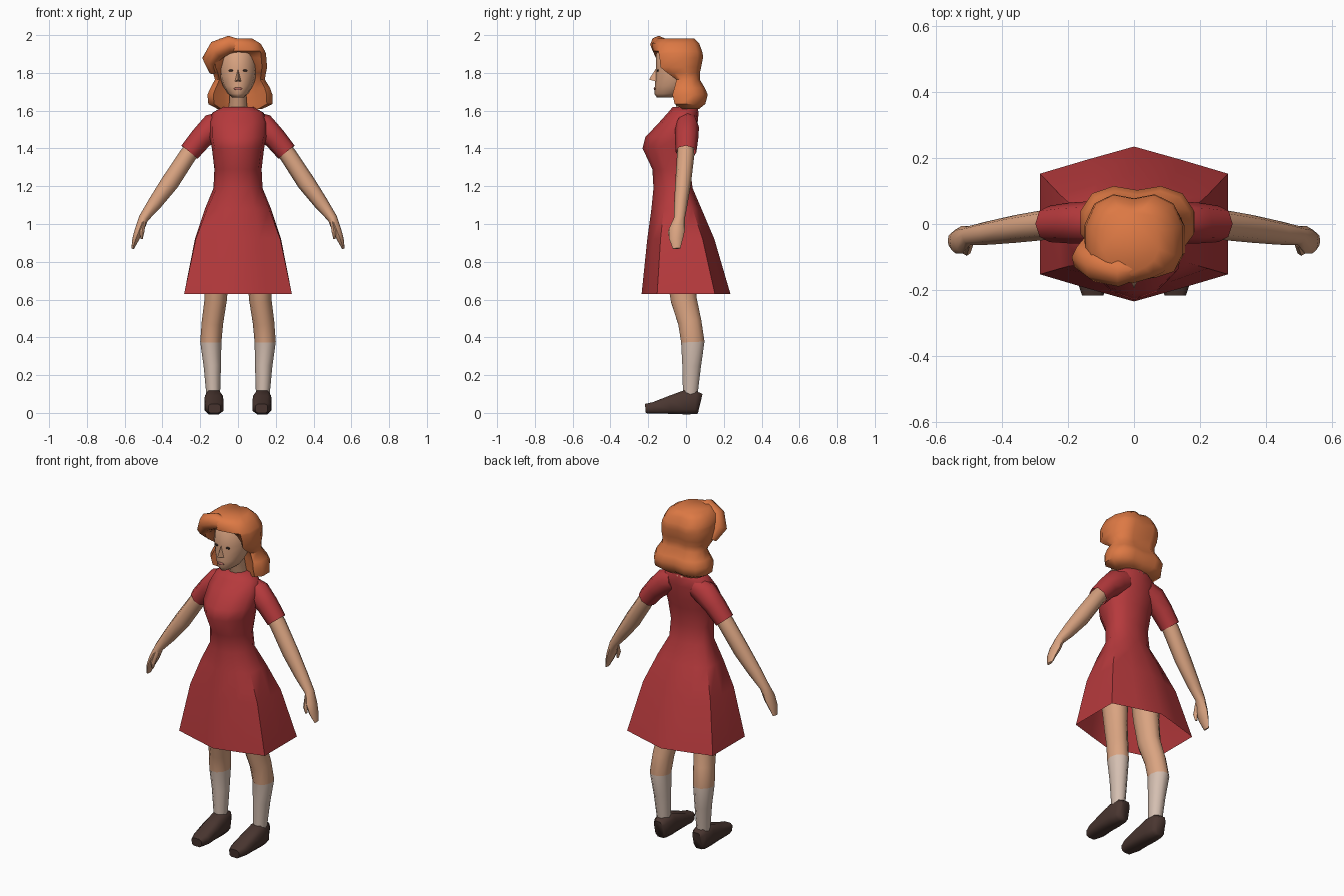
import bpy, bmesh, math
from mathutils import Vector

if "Cube" in bpy.data.objects:
    bpy.data.objects.remove(bpy.data.objects["Cube"])


def material(name, rgb):
    m = bpy.data.materials.new(name)
    m.diffuse_color = (*rgb, 1)
    m.use_nodes = True
    m.node_tree.nodes["Principled BSDF"].inputs["Base Color"].default_value = m.diffuse_color
    return m


SKIN = material("skin", (0.70, 0.37, 0.22))
HAIR = material("orange hair", (0.72, 0.19, 0.058))
DRESS = material("red dress", (0.47, 0.042, 0.046))
SOCK = material("pale sock", (0.66, 0.52, 0.44))
SHOE = material("brown shoe", (0.068, 0.037, 0.03))
DARK = material("dark eye", (0.03, 0.018, 0.013))
LIPS = material("lip", (0.45, 0.15, 0.12))


def loft(name, rings, mats, mirror=False, caps=(True, True), rule=None, angle=60):
    """Skin a list of equal-length point rings."""
    bm = bmesh.new()
    vs = [[bm.verts.new(p) for p in r] for r in rings]
    n = len(vs[0])
    for a, b in zip(vs, vs[1:]):
        for i in range(n):
            j = (i + 1) % n
            bm.faces.new((a[i], a[j], b[j], b[i]))
    for ring, on in ((vs[0], caps[0]), (vs[-1], caps[1])):
        if on:
            bm.faces.new(ring)
    return finish(name, bm, mats, mirror, rule, angle)


def finish(name, bm, mats, mirror=False, rule=None, angle=60):
    bmesh.ops.recalc_face_normals(bm, faces=bm.faces)
    if rule:
        for f in bm.faces:
            f.material_index = rule(f.calc_center_median())
    me = bpy.data.meshes.new(name)
    bm.to_mesh(me)
    bm.free()
    ob = bpy.data.objects.new(name, me)
    bpy.context.collection.objects.link(ob)
    for m in mats:
        me.materials.append(m)
    bpy.ops.object.select_all(action='DESELECT')
    ob.select_set(True)
    bpy.context.view_layer.objects.active = ob
    bpy.ops.object.shade_smooth_by_angle(angle=math.radians(angle))
    if mirror:
        ob.modifiers.new("Mirror", 'MIRROR')
    return ob


def tube(name, path, mats, ref=(0, 1, 0), n=8, power=1.0, **kw):
    """Path of (x, y, z, radius along ref, radius across ref)."""
    pts = [Vector(p[:3]) for p in path]
    rings = []
    for k, p in enumerate(path):
        t = (pts[min(k + 1, len(pts) - 1)] - pts[max(k - 1, 0)]).normalized()
        u = Vector(ref)
        u = (u - t * u.dot(t)).normalized()
        v = t.cross(u)
        ring = []
        for i in range(n):
            a = math.tau * (i + 0.5 * (power != 1)) / n
            c, s = (math.copysign(abs(q) ** power, q) for q in (math.cos(a), math.sin(a)))
            ring.append(pts[k] + u * c * p[3] + v * s * p[4])
        rings.append(ring)
    return loft(name, rings, mats, **kw)


def body_ring(z, w, f, b, r):
    """Twelve points: hexagonal at r = 0, oval at r = 1."""
    hexa = [(0, 1), (.5, .83), (1, .65), (1, 0)]
    oval = [(0, 1), (.5, .87), (.87, .5), (1, 0)]
    q = [(h[0] + (o[0] - h[0]) * r, h[1] + (o[1] - h[1]) * r) for h, o in zip(hexa, oval)]
    c = 0.3 * (f + b)
    half = [(x * w, c + y * (f - c)) for x, y in q]
    half += [(x * w, c + y * (b - c)) for x, y in q[2::-1]]
    half += [(-x, y) for x, y in half[-2:0:-1]]
    return [(x, y, z) for x, y in half]


def hair_ring(z, cx, w, f, c, b):
    """Horseshoe outline: side locks reach f, the middle of the front sits at c."""
    half = [(0, c), (.5 * w, c + (f - c) * .45), (.82 * w, f), (w, f + (b - f) * .22),
            (w, f + (b - f) * .6), (.8 * w, f + (b - f) * .88), (.42 * w, b), (0, b - .012)]
    half += [(-x, y) for x, y in half[-2:0:-1]]
    return [(cx + x, y, z) for x, y in half]


# Dress body with a six-sided hem
loft("dress", [body_ring(*s) for s in (
    (0.63, .285, -.235, .235, 0), (0.92, .228, -.205, .15, .15),
    (1.08, .175, -.183, .082, .5), (1.19, .13, -.172, .035, 1),
    (1.29, .125, -.178, .022, 1), (1.40, .138, -.230, .04, .8),
    (1.46, .15, -.215, .055, .8), (1.54, .155, -.14, .062, 1),
    (1.59, .135, -.095, .067, 1), (1.62, .08, -.07, .06, 1))],
    [DRESS], caps=(False, True))

# Short sleeves
tube("sleeves", [(.07, .01, 1.54, .05, .06), (.13, .005, 1.515, .064, .072),
                 (.195, .003, 1.455, .062, .06), (.257, 0, 1.38, .055, .055)],
     [DRESS], mirror=True, caps=(True, False))

# Arms and hands
tube("arms", [(.2, 0, 1.45, .042, .042), (.265, -.002, 1.365, .046, .046),
              (.36, -.015, 1.22, .042, .048), (.44, -.027, 1.11, .036, .038),
              (.5, -.035, 1.03, .029, .026), (.522, -.048, .97, .042, .024),
              (.542, -.053, .92, .036, .018), (.558, -.05, .87, .02, .007)],
     [SKIN], mirror=True)
tube("thumbs", [(.5, -.055, 1.01, .016, .014), (.508, -.083, .955, .014, .013),
                (.51, -.08, .92, .007, .006)], [SKIN], mirror=True, n=6)

# Legs, with socks below the calf line
tube("legs", [(.1, -.03, 1.0, .085, .09), (.112, -.03, .75, .066, .08),
              (.118, -.012, .6, .059, .072), (.135, .02, .48, .057, .065),
              (.144, .036, .375, .056, .065), (.136, .03, .25, .046, .052),
              (.131, .022, .09, .036, .04)],
     [SKIN, SOCK], ref=(1, 0, 0), n=10, mirror=True, rule=lambda c: int(c.z < .376))

# Shoes
tube("shoes", [(.128, .075, .048, .03, .056), (.128, .05, .054, .046, .064),
               (.128, -.01, .055, .05, .066), (.127, -.08, .043, .052, .051),
               (.125, -.17, .027, .05, .032), (.125, -.215, .023, .034, .026)],
     [SHOE], ref=(1, 0, 0), power=.6, mirror=True)

# Neck and head
tube("neck", [(0, .015, 1.58, .055, .055), (0, -.01, 1.65, .045, .05),
              (0, -.035, 1.74, .045, .05)], [SKIN], ref=(1, 0, 0), n=10)
loft("head", [body_ring(*s) for s in (
    (1.67, .03, -.155, -.085, 1), (1.69, .055, -.168, -.055, .8),
    (1.73, .08, -.165, -.01, .9), (1.78, .096, -.163, .04, .9),
    (1.82, .102, -.160, .05, .9), (1.90, .098, -.158, .05, 1),
    (1.95, .065, -.12, .03, 1))], [SKIN])

# Nose wedge
bm = bmesh.new()
a, b, c, d = (bm.verts.new(p) for p in (
    (0, -.158, 1.825), (-.02, -.15, 1.752), (.02, -.15, 1.752), (0, -.196, 1.765)))
for tri in ((a, b, d), (a, d, c), (b, c, d)):
    bm.faces.new(tri)
finish("nose", bm, [SKIN])


def flat_oval(name, loc, size, mat, mirror):
    bm = bmesh.new()
    bmesh.ops.create_uvsphere(bm, u_segments=10, v_segments=6, radius=1)
    for v in bm.verts:
        v.co = Vector(p * s for p, s in zip(v.co, size)) + Vector(loc)
    finish(name, bm, [mat], mirror)


# Eyes, brows and lips
flat_oval("eyes", (.037, -.149, 1.812), (.015, .0049, .006), DARK, True)
flat_oval("lips", (0, -.166, 1.716), (.024, .0049, .008), LIPS, False)

# Hair mass: crown, sides and rolled lower curls
loft("hair", [hair_ring(*s) for s in (
    (1.61, .01, .12, -.02, .035, .07), (1.635, .013, .17, -.06, .03, .102),
    (1.685, .01, .172, -.072, .03, .115), (1.72, .012, .158, -.062, .02, .1),
    (1.765, .01, .132, -.05, 0, .073), (1.80, .008, .14, -.10, 0, .073),
    (1.83, .004, .15, -.135, -.04, .08), (1.88, 0, .15, -.14, -.09, .09),
    (1.905, 0, .147, -.145, -.13, .088), (1.915, -.002, .145, -.146, -.174, .085),
    (1.955, -.005, .125, -.14, -.18, .07), (1.982, -.01, .085, -.11, -.15, .045))],
    [HAIR])

# Swept fringe rising at the parting and falling to one side
tube("fringe", [(.03, -.13, 1.94, .03, .03), (-.045, -.145, 1.95, .045, .047),
                (-.11, -.125, 1.922, .052, .052), (-.148, -.1, 1.87, .05, .042),
                (-.135, -.06, 1.81, .03, .02)], [HAIR])
